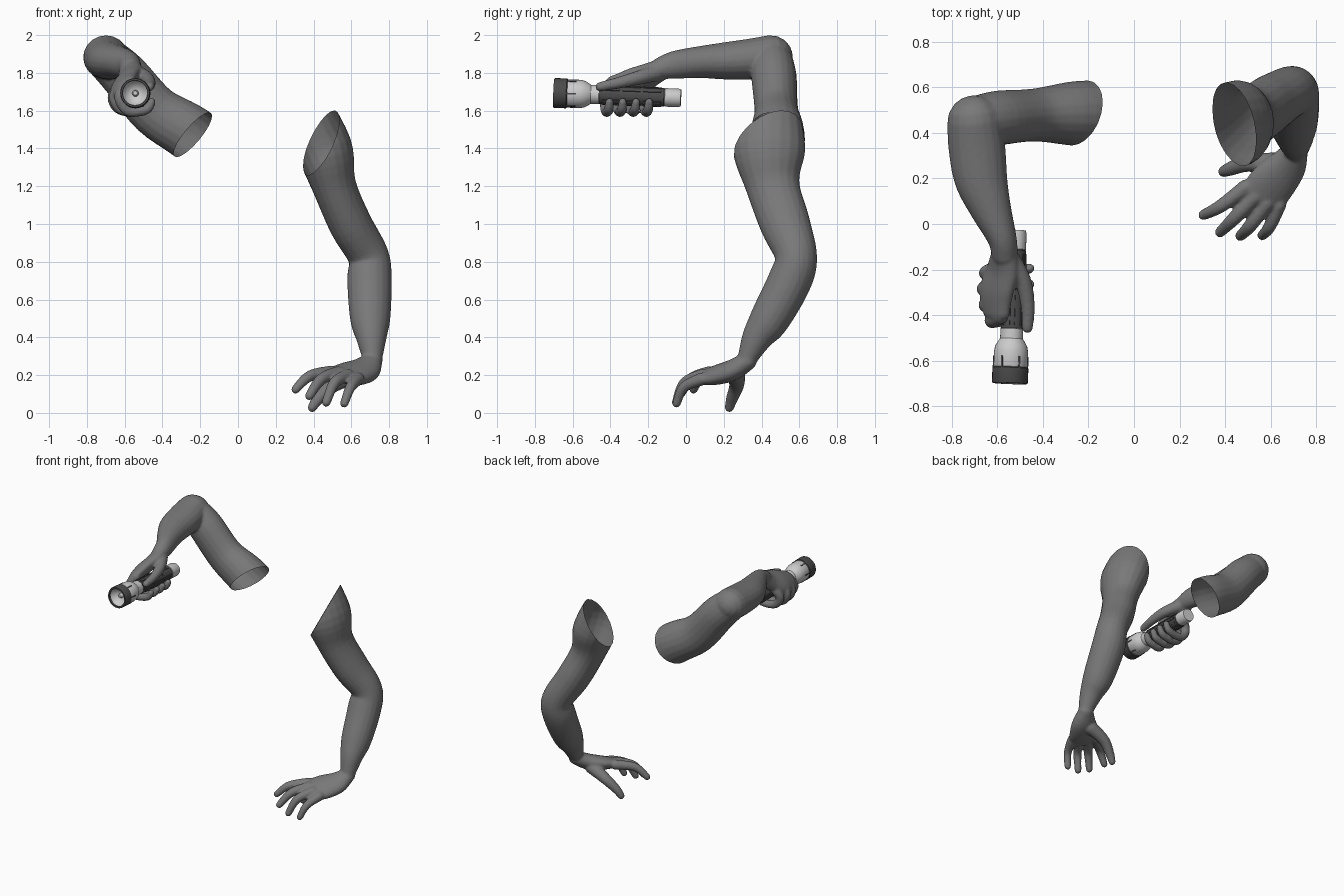
import bpy, bmesh, math
from mathutils import Vector, Matrix

if "Cube" in bpy.data.objects:
    bpy.data.objects.remove(bpy.data.objects["Cube"])


def material(name, v):
    m = bpy.data.materials.new(name)
    m.diffuse_color = (v, v, v, 1)
    m.use_nodes = True
    m.node_tree.nodes["Principled BSDF"].inputs["Base Color"].default_value = m.diffuse_color
    return m


SLEEVE = material("dark_grey", 0.19)
DARK = material("charcoal", 0.07)
LIGHT = material("light_grey", 0.55)


def catmull(pts, steps):
    # smooth interpolation of (x, y, z, half width, half thickness)
    out = []
    for i in range(len(pts) - 1):
        p0, p1, p2, p3 = (pts[max(0, min(len(pts) - 1, i + k))] for k in (-1, 0, 1, 2))
        for s in range(steps):
            t = s / steps
            out.append([0.5 * (2 * b + (c - a) * t + (2 * a - 5 * b + 4 * c - d) * t * t
                               + (3 * b - a - 3 * c + d) * t ** 3)
                        for a, b, c, d in zip(p0, p1, p2, p3)])
    out.append(list(pts[-1]))
    return out


def tube(bm, pts, ref, steps=5, sides=20):
    # closed round-ended tube with elliptical sections; ref gives the width direction
    path = catmull(pts, steps)
    rings = []
    n = len(path)
    for i, p in enumerate(path):
        t = (Vector(path[min(i + 1, n - 1)][:3]) - Vector(path[max(i - 1, 0)][:3])).normalized()
        u = (Vector(ref) - t * Vector(ref).dot(t)).normalized()
        w = t.cross(u)
        stations = [(0, 1)]
        cap = min(p[3], p[4])
        arcs = [(math.sin(a) * cap, math.cos(a)) for a in (0.4, 0.8, 1.15, 1.45)]
        if i == 0:
            stations = [(-d, k) for d, k in reversed(arcs)] + stations
        if i == n - 1:
            stations += arcs
        for d, k in stations:
            c = Vector(p[:3]) + t * d
            rings.append([bm.verts.new(c + u * (p[3] * k * math.cos(2 * math.pi * j / sides))
                                       + w * (p[4] * k * math.sin(2 * math.pi * j / sides)))
                          for j in range(sides)])
    for a, b in zip(rings, rings[1:]):
        for j in range(sides):
            bm.faces.new((a[j], a[(j + 1) % sides], b[(j + 1) % sides], b[j]))
    bm.faces.new(rings[0][::-1])
    bm.faces.new(rings[-1])


def digit(bm, pts, ref):
    tube(bm, [(x, y, z, r, r) for x, y, z, r in pts], ref, 5, 12)


def make_arm(name, bm, cut_co, cut_no):
    # fuse the tubes into one skin, then open the shoulder end
    bmesh.ops.recalc_face_normals(bm, faces=bm.faces)
    me = bpy.data.meshes.new(name)
    bm.to_mesh(me)
    bm.free()
    ob = bpy.data.objects.new(name, me)
    bpy.context.collection.objects.link(ob)
    rm = ob.modifiers.new("fuse", 'REMESH')
    rm.mode = 'VOXEL'
    rm.voxel_size = 0.008
    sm = ob.modifiers.new("soften", 'SMOOTH')
    sm.factor = 0.5
    sm.iterations = 5
    bpy.context.view_layer.update()
    new = bpy.data.meshes.new_from_object(ob.evaluated_get(bpy.context.evaluated_depsgraph_get()))
    ob.modifiers.clear()
    b2 = bmesh.new()
    b2.from_mesh(new)
    near = [f for f in b2.faces if (f.calc_center_median() - Vector(cut_co)).length < 0.45]
    geom = set(near)
    for f in near:
        geom.update(f.verts, f.edges)
    bmesh.ops.bisect_plane(b2, geom=list(geom), dist=1e-5,
                           plane_co=cut_co, plane_no=cut_no, clear_outer=True)
    for f in b2.faces:
        f.smooth = True
    b2.to_mesh(new)
    b2.free()
    ob.data = new
    new.materials.clear()
    new.materials.append(SLEEVE)


# lowered arm
bm = bmesh.new()
tube(bm, [(.35, .45, 1.64, .13, .15), (.455, .44, 1.40, .15, .192), (.51, .46, 1.2, .117, .143),
          (.595, .525, 1.0, .114, .133), (.690, .582, .83, .109, .112), (.696, .55, .70, .118, .116),
          (.70, .445, .5, .107, .106), (.706, .378, .4, .082, .082), (.712, .325, .29, .053, .053)], (1, 0, 0))
# open hand
tube(bm, [(.712, .325, .275, .055, .05), (.668, .25, .228, .09, .056), (.60, .17, .205, .108, .05),
          (.555, .105, .195, .1, .037)], (.85, -.45, -.3))
digit(bm, [(.49, .16, .215, .036), (.38, .078, .195, .03), (.305, .04, .125, .024)], (0, 0, 1))
digit(bm, [(.53, .12, .212, .036), (.44, .025, .178, .031), (.378, -.036, .09, .024)], (1, 0, 0))
digit(bm, [(.58, .09, .198, .036), (.51, -.008, .158, .03), (.467, -.052, .055, .024)], (1, 0, 0))
digit(bm, [(.635, .085, .18, .035), (.595, -.012, .135, .028), (.563, -.05, .05, .023)], (1, 0, 0))
digit(bm, [(.62, .265, .205, .05), (.5, .268, .145, .04), (.425, .243, .075, .032),
           (.393, .23, .028, .025)], (0, 1, 0))
make_arm("lowered_arm", bm, (.43, .45, 1.42), (-.87, -.34, .49))

# raised arm
bm = bmesh.new()
tube(bm, [(-.70, .45, 1.88, .108, .115), (-.60, .465, 1.785, .12, .128), (-.44, .478, 1.60, .116, .137),
          (-.25, .485, 1.48, .143, .150), (-.05, .485, 1.32, .143, .153)], (0, 1, 0))
tube(bm, [(-.70, .45, 1.885, .12, .115), (-.69, .34, 1.873, .125, .108), (-.672, .2, 1.863, .117, .098),
          (-.63, .07, 1.857, .092, .084), (-.58, -.06, 1.842, .065, .074),
          (-.568, -.13, 1.825, .058, .06)], (1, 0, 0))
# gripping hand
tube(bm, [(-.567, -.11, 1.83, .055, .055), (-.575, -.2, 1.785, .082, .05), (-.605, -.3, 1.745, .092, .045),
          (-.605, -.39, 1.725, .075, .036)], (.7, 0, .7))
for y, dx in ((-.425, .035), (-.355, .008), (-.285, 0), (-.215, .01)):
    digit(bm, [(-.62 + dx, y + .02, 1.735, .034), (-.66 + dx, y, 1.675, .032), (-.635 + dx, y, 1.615, .03),
               (-.565, y + .005, 1.594, .028), (-.485, y + .015, 1.606, .026),
               (-.458, y + .02, 1.645, .022)], (0, 1, 0))
digit(bm, [(-.54, -.16, 1.80, .045), (-.488, -.25, 1.775, .038), (-.466, -.36, 1.747, .031),
           (-.468, -.455, 1.727, .025)], (1, 0, 0))
make_arm("raised_arm", bm, (-.235, .48, 1.48), (.77, -.3, -.64))

# flashlight frame: local z runs from lens to tail
FRONT, TAIL = Vector((-.545, -.70, 1.694)), Vector((-.52, -.03, 1.667))
FRAME = Matrix.Translation(FRONT) @ (TAIL - FRONT).to_track_quat('Z', 'Y').to_matrix().to_4x4()


def finish(name, bm, mat, angle=35):
    bmesh.ops.recalc_face_normals(bm, faces=bm.faces)
    me = bpy.data.meshes.new(name)
    bm.to_mesh(me)
    bm.free()
    me.transform(FRAME)
    me.materials.append(mat)
    ob = bpy.data.objects.new(name, me)
    bpy.context.collection.objects.link(ob)
    bpy.ops.object.select_all(action='DESELECT')
    ob.select_set(True)
    bpy.context.view_layer.objects.active = ob
    bpy.ops.object.shade_smooth_by_angle(angle=math.radians(angle))


def lathe(name, profile, mat):
    bm = bmesh.new()
    vs = [bm.verts.new((r, 0, t)) for r, t in profile]
    es = [bm.edges.new(p) for p in zip(vs, vs[1:])]
    bmesh.ops.spin(bm, geom=vs + es, cent=(0, 0, 0), axis=(0, 0, 1), angle=2 * math.pi, steps=28)
    bmesh.ops.remove_doubles(bm, verts=bm.verts, dist=1e-5)
    finish(name, bm, mat)


def ribs(name, count, radius, spans, size, mat):
    # small blocks repeated around the barrel
    bm = bmesh.new()
    for k in range(count):
        for t0, t1 in spans:
            m = (Matrix.Rotation(2 * math.pi * k / count, 4, 'Z')
                 @ Matrix.Translation((radius, 0, (t0 + t1) / 2))
                 @ Matrix.Diagonal((size[0], size[1], t1 - t0, 1)))
            bmesh.ops.create_cube(bm, size=1, matrix=m)
    finish(name, bm, mat)


lathe("flashlight_bezel", [(.066, .03), (.066, 0), (.076, 0), (.079, .006), (.079, .068), (.073, .074)], DARK)
lathe("flashlight_reflector", [(.067, .015), (.05, .045), (.02, .06), (0, .06)], LIGHT)
lathe("flashlight_bulb", [(.017, .062), (.017, .045), (.011, .036), (0, .033)], LIGHT)
lathe("flashlight_head", [(.072, .068), (.075, .075), (.075, .14), (.07, .165), (.055, .19), (.05, .197),
                          (.05, .24), (.045, .245)], LIGHT)
lathe("flashlight_body", [(.045, .238), (.049, .242), (.049, .585), (.045, .59)], DARK)
lathe("flashlight_tail", [(.044, .585), (.049, .59), (.049, .66), (.045, .674), (0, .674)], LIGHT)
ribs("bezel_fins", 6, .075, [(.06, .12)], (.006, .008), DARK)
ribs("grip_ribs", 10, .049, [(.255, .35), (.365, .46), (.475, .57)], (.008, .012), DARK)
